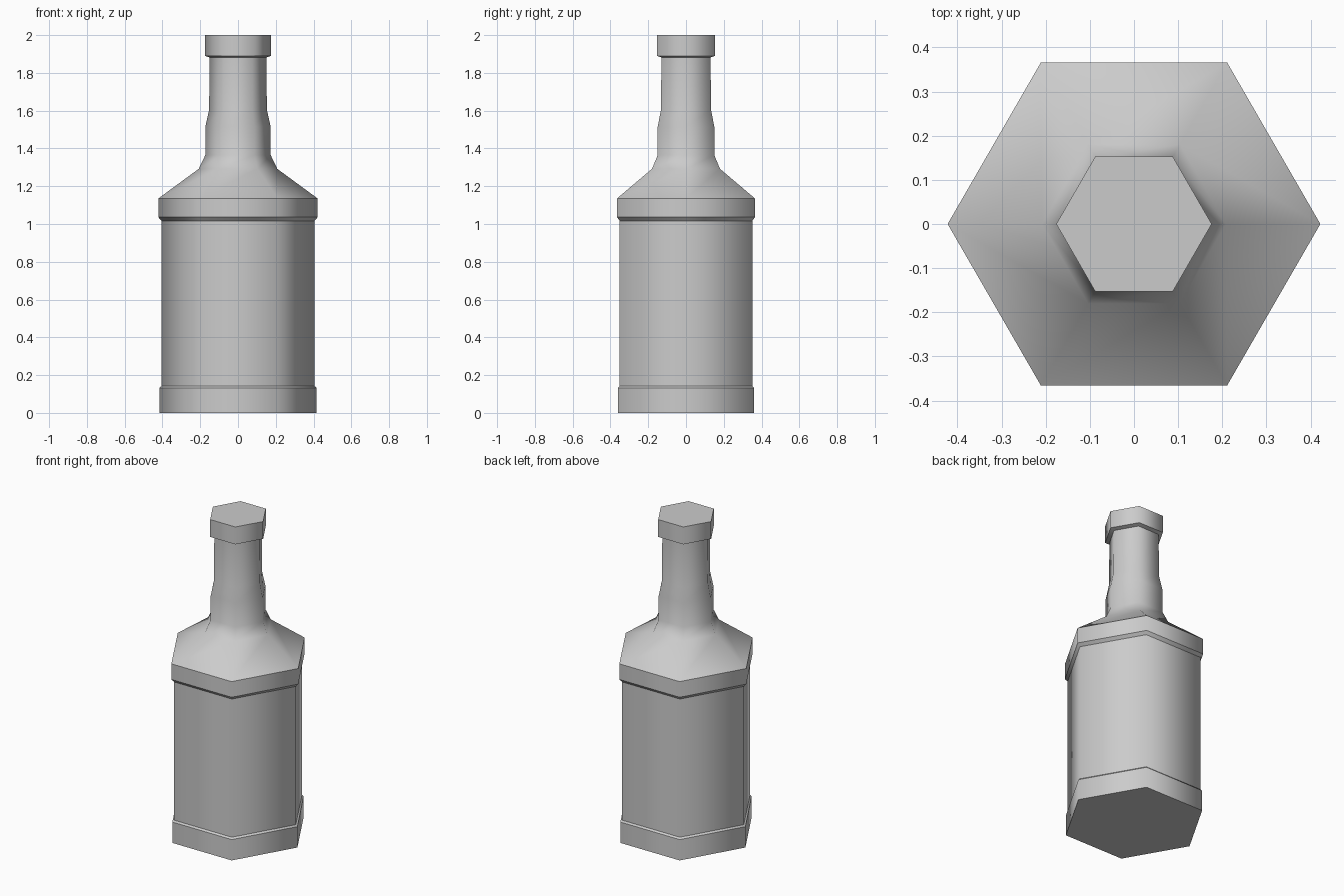
import bpy, bmesh
from math import cos, sin, pi

if "Cube" in bpy.data.objects:
    bpy.data.objects.remove(bpy.data.objects["Cube"])

SIDES = 6

# Bottle outline: (corner radius, height, crisp ring)
PROFILE = [
    (0.416, 0.0, True), (0.416, 0.132, True),       # base band
    (0.405, 0.142, True), (0.405, 1.017, True),     # body
    (0.422, 1.036, True), (0.422, 1.135, True),     # shoulder band
    (0.208, 1.292, False), (0.173, 1.365, False),   # shoulder slope
    (0.173, 1.515, False), (0.153, 1.605, False),   # neck bulge
    (0.150, 1.882, True),                           # neck
    (0.176, 1.890, True), (0.176, 2.0, True),       # cap
]


def lathe(name, profile):
    bm = bmesh.new()
    rings = [[bm.verts.new((r * cos(2 * pi * i / SIDES), r * sin(2 * pi * i / SIDES), z))
              for i in range(SIDES)] for r, z, _ in profile]
    for low, high in zip(rings, rings[1:]):
        for i in range(SIDES):
            j = (i + 1) % SIDES
            bm.faces.new((low[i], low[j], high[j], high[i])).smooth = True
    # Flat bottom and top
    bm.faces.new(rings[0][::-1])
    bm.faces.new(rings[-1])
    # Crisp edges around the bands, soft shading everywhere else
    for ring, (_, _, crisp) in zip(rings, profile):
        for i in range(SIDES):
            bm.edges.get((ring[i], ring[(i + 1) % SIDES])).smooth = not crisp
    mesh = bpy.data.meshes.new(name)
    bm.to_mesh(mesh)
    bm.free()
    obj = bpy.data.objects.new(name, mesh)
    bpy.context.collection.objects.link(obj)
    return obj


lathe("bottle", PROFILE)
